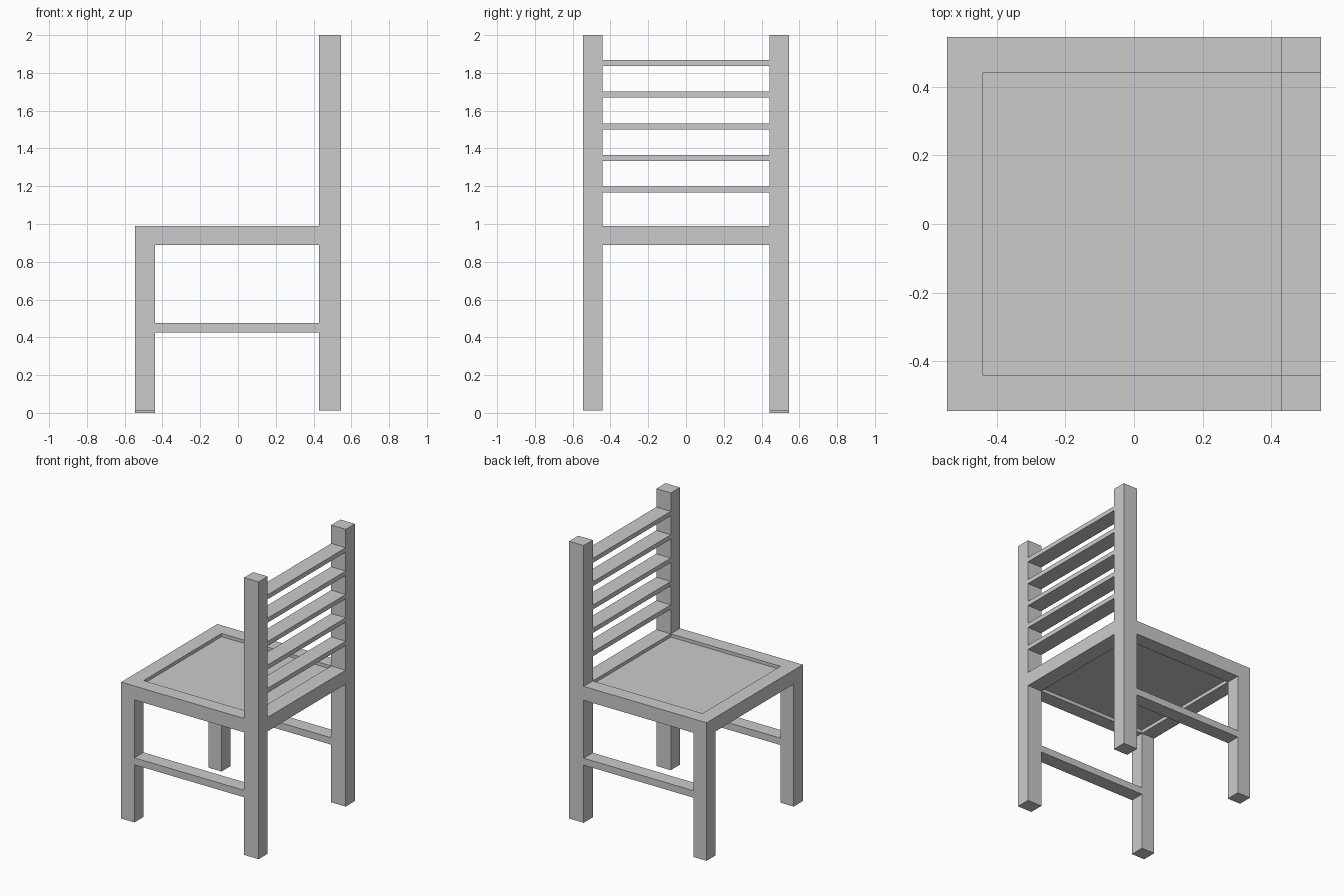
import bpy

if "Cube" in bpy.data.objects:
    bpy.data.objects.remove(bpy.data.objects["Cube"])

OUT = 0.545      # outer half width
IN_Y = 0.442     # inner side of legs and rails
FRONT = -0.44    # inner face of front legs
BACK = 0.43      # inner face of back posts


def box(name, x, y, z):
    """Box spanning the given (min, max) ranges."""
    bpy.ops.mesh.primitive_cube_add(size=1, location=[(a + b) / 2 for a, b in (x, y, z)])
    ob = bpy.context.object
    ob.name = name
    ob.scale = [b - a for a, b in (x, y, z)]
    bpy.ops.object.transform_apply(location=False, rotation=False, scale=True)
    return ob


# Legs, posts, side seat rails and stretchers on both sides
for side, sign in (("right", 1), ("left", -1)):
    y = sorted((sign * IN_Y, sign * OUT))
    foot = 0.0 if sign > 0 else 0.012
    box(f"front_leg_{side}", (-OUT, FRONT), y, (foot, 0.99))
    box(f"back_post_{side}", (BACK, OUT), y, (0.012, 2.0))
    box(f"seat_rail_{side}", (FRONT, BACK), y, (0.89, 0.99))
    box(f"stretcher_{side}", (FRONT, BACK), y, (0.425, 0.475))

# Front and back seat rails
box("seat_rail_front", (-OUT, FRONT), (-IN_Y, IN_Y), (0.89, 0.99))
box("seat_rail_back", (BACK, OUT), (-IN_Y, IN_Y), (0.89, 0.99))

# Recessed seat panel
box("seat_panel", (FRONT, BACK), (-IN_Y, IN_Y), (0.915, 0.967))

# Backrest slats
for i in range(5):
    z = 1.182 + i * 0.1675
    box(f"back_slat_{i + 1}", (BACK, OUT), (-IN_Y, IN_Y), (z - 0.016, z + 0.016))
